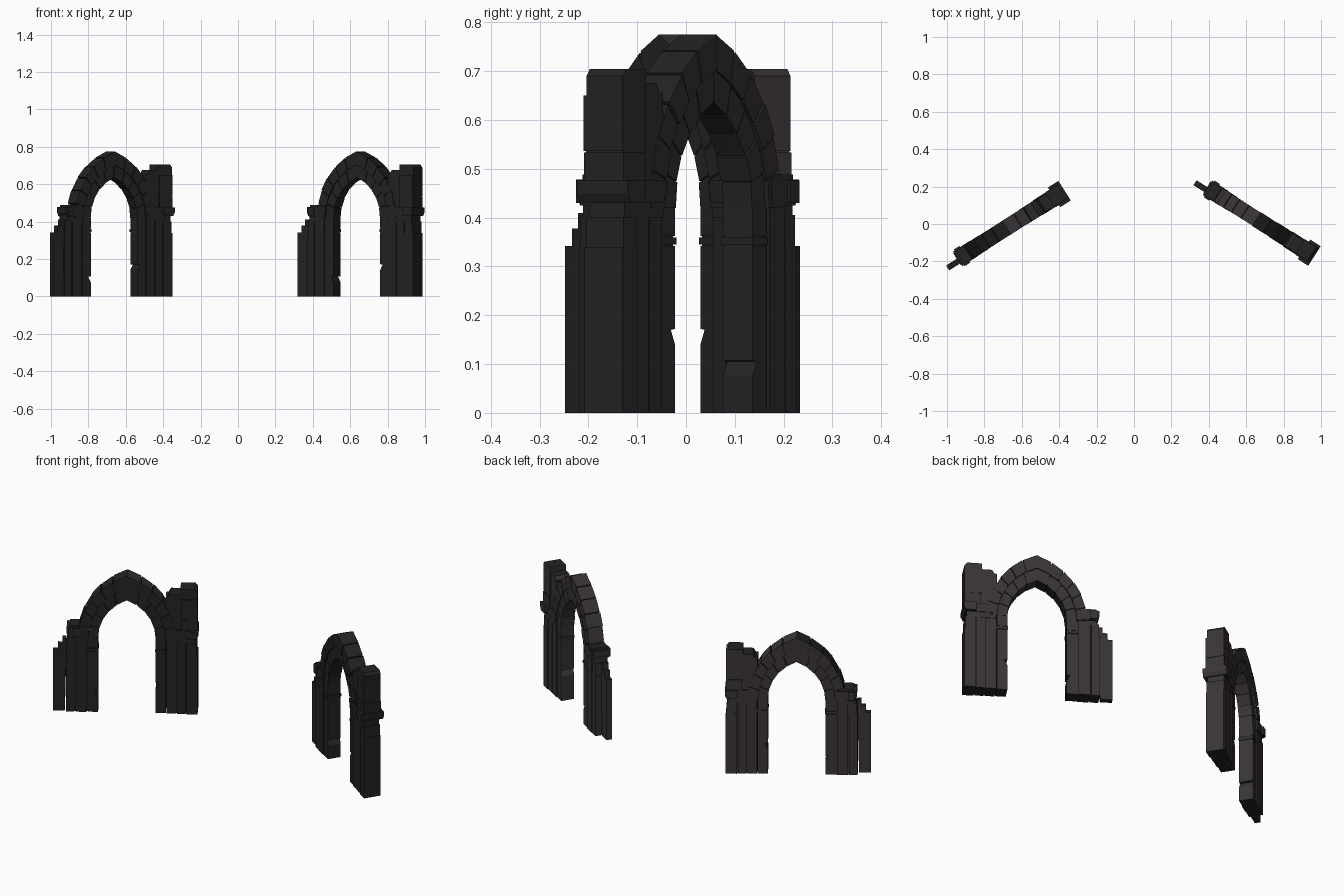
import bpy, bmesh, math, random
from mathutils import Matrix, Vector

if "Cube" in bpy.data.objects:
    bpy.data.objects.remove(bpy.data.objects["Cube"])

random.seed(4)


def material(name, rgb):
    m = bpy.data.materials.new(name)
    m.diffuse_color = (*rgb, 1)
    m.use_nodes = True
    m.node_tree.nodes["Principled BSDF"].inputs["Base Color"].default_value = m.diffuse_color
    return m


CHARCOAL = material("charcoal_stone", (0.017, 0.017, 0.0165))
PURPLE = material("purple_grey_stone", (0.040, 0.033, 0.039))


def prism(bm, pts, d0, d1):
    """Extrude an outline in (along, height) through the wall depth."""
    a = [bm.verts.new((s, d0, z)) for s, z in pts]
    b = [bm.verts.new((s, d1, z)) for s, z in pts]
    bm.faces.new(a)
    bm.faces.new(b[::-1])
    n = len(pts)
    for i in range(n):
        j = (i + 1) % n
        bm.faces.new((a[j], a[i], b[i], b[j]))


def box(bm, s0, s1, d, z0, z1):
    lo, hi = d if isinstance(d, tuple) else (-d, d)
    prism(bm, [(s0, z0), (s1, z0), (s1, z1), (s0, z1)], lo, hi)


def finish(bm, name, xf):
    bmesh.ops.transform(bm, matrix=xf, verts=bm.verts)
    bmesh.ops.recalc_face_normals(bm, faces=bm.faces)
    # the rear-facing stone is purple, the rest charcoal
    for f in bm.faces:
        f.material_index = 1 if f.normal.y > 0.05 else 0
    me = bpy.data.meshes.new(name)
    bm.to_mesh(me)
    bm.free()
    me.materials.append(CHARCOAL)
    me.materials.append(PURPLE)
    bpy.context.collection.objects.link(bpy.data.objects.new(name, me))


C = 0.01        # middle of the opening along the wall
SPRING = 0.42


def arc(a, h, t, side):
    """Point at fraction t on one half of a pointed arch."""
    r = (a * a + h * h) / (2 * a)
    th = t * math.acos((r - a) / r)
    return (C + side * (r * math.cos(th) - r + a), SPRING + r * math.sin(th))


def ring(bm, inner, outer, depth, count):
    for side in (-1, 1):
        for i in range(count):
            t0, t1 = i / count, (i + 1) / count - (0.012 if i < count - 1 else 0)
            d = depth + random.uniform(-0.002, 0.002)
            grow = random.uniform(-0.003, 0.002)
            out = (outer[0] + grow, outer[1] + (0 if i == count - 1 else grow))
            prism(bm, [arc(*inner, t0, side), arc(*out, t0, side),
                       arc(*out, t1, side), arc(*inner, t1, side)], -d, d)
        # continuous core behind the joints
        n = 12
        for i in range(n):
            t0, t1 = i / n, (i + 1) / n
            i2 = (inner[0] + .006, inner[1] + .006)
            o2 = (outer[0] - .008, outer[1] - .008)
            prism(bm, [arc(*i2, t0, side), arc(*o2, t0, side),
                       arc(*o2, t1, side), arc(*i2, t1, side)], -depth + .006, depth - .006)


def build(label, loc, angle):
    xf = Matrix.Translation(Vector(loc)) @ Matrix.Rotation(math.radians(angle), 4, 'Z')

    # inner and outer arch stones
    bm = bmesh.new()
    ring(bm, (0.148, 0.216), (0.2, 0.288), 0.036, 5)
    finish(bm, label + "_inner_arch_ring", xf)
    bm = bmesh.new()
    ring(bm, (0.198, 0.283), (0.25, 0.355), 0.043, 6)
    finish(bm, label + "_outer_arch_ring", xf)

    # chipped jambs with a thin capital band and a raised springer
    bm = bmesh.new()
    for side, nz in ((-1, 0.075), (1, 0.14)):
        e, o = C + side * 0.148, C + side * 0.2
        prism(bm, [(o, 0), (e, 0), (e, nz), (e + side * 0.016, nz + 0.03),
                   (e, nz + 0.032), (e, 0.342), (o, 0.342)], -0.036, 0.036)
        lo, hi = sorted((e, o))
        box(bm, lo + .002, hi - .002, 0.033, 0.34, 0.365)
        box(bm, lo - .002, hi + .002, 0.038, 0.345, 0.359)
        box(bm, lo, hi, 0.036, 0.362, SPRING)
    finish(bm, label + "_jambs", xf)

    # short side pier: stepped shafts, capital and broken wall stub
    bm = bmesh.new()
    box(bm, -0.255, -0.197, 0.039, 0, 0.43)
    box(bm, -0.304, -0.261, 0.037, 0, 0.34)
    box(bm, -0.300, -0.261, 0.036, 0.34, 0.405)
    box(bm, -0.290, -0.250, 0.036, 0.40, 0.43)
    box(bm, -0.27, -0.19, 0.030, 0, 0.42)
    finish(bm, label + "_short_pier", xf)
    bm = bmesh.new()
    prism(bm, [(-.285, .425), (-.2, .425), (-.195, .447), (-.195, .478),
               (-.3, .478), (-.3, .447)], -0.046, 0.046)
    box(bm, -0.29, -0.255, 0.053, 0.43, 0.476)
    box(bm, -0.285, -0.235, 0.04, 0.478, 0.488)
    finish(bm, label + "_short_pier_capital", xf)
    bm = bmesh.new()
    prism(bm, [(-.371, 0), (-.31, 0), (-.302, .36), (-.302, .41), (-.322, .41),
               (-.322, .378), (-.345, .378), (-.345, .342), (-.371, .342)], -0.028, 0.003)
    finish(bm, label + "_broken_wall_stub", xf)

    # tall pier: shafts below, capital band, broken wall above
    bm = bmesh.new()
    box(bm, 0.213, 0.262, 0.040, 0, 0.41)
    box(bm, 0.267, 0.312, 0.042, 0, 0.41)
    box(bm, 0.317, 0.374, 0.046, 0, 0.34)
    box(bm, 0.317, 0.369, 0.045, 0.34, 0.40)
    box(bm, 0.22, 0.355, 0.034, 0, 0.45)
    finish(bm, label + "_tall_pier", xf)
    bm = bmesh.new()
    box(bm, 0.213, 0.362, 0.043, 0.40, 0.43)
    prism(bm, [(.22, .43), (.36, .43), (.37, .45), (.37, .476),
               (.208, .476), (.208, .45)], -0.047, 0.047)
    prism(bm, [(.318, .43), (.368, .43), (.378, .45), (.378, .476),
               (.312, .476), (.312, .45)], -0.062, 0.062)
    finish(bm, label + "_tall_pier_capital", xf)
    bm = bmesh.new()
    prism(bm, [(.21, .47), (.295, .47), (.295, .676), (.235, .676),
               (.222, .655), (.21, .655)], -0.040, 0.040)
    box(bm, 0.29, 0.373, 0.048, 0.47, 0.533)
    box(bm, 0.295, 0.370, 0.045, 0.53, 0.54)
    prism(bm, [(.285, .537), (.373, .537), (.373, .69), (.36, .705), (.285, .705)],
          -0.042, 0.046)
    box(bm, 0.29, 0.373, (-0.049, -0.04), 0.537, 0.65)
    finish(bm, label + "_broken_upper_wall", xf)


build("left", (-0.690, -0.025, 0), 32.5)
build("right", (0.646, 0.032, 0), -32.5)
